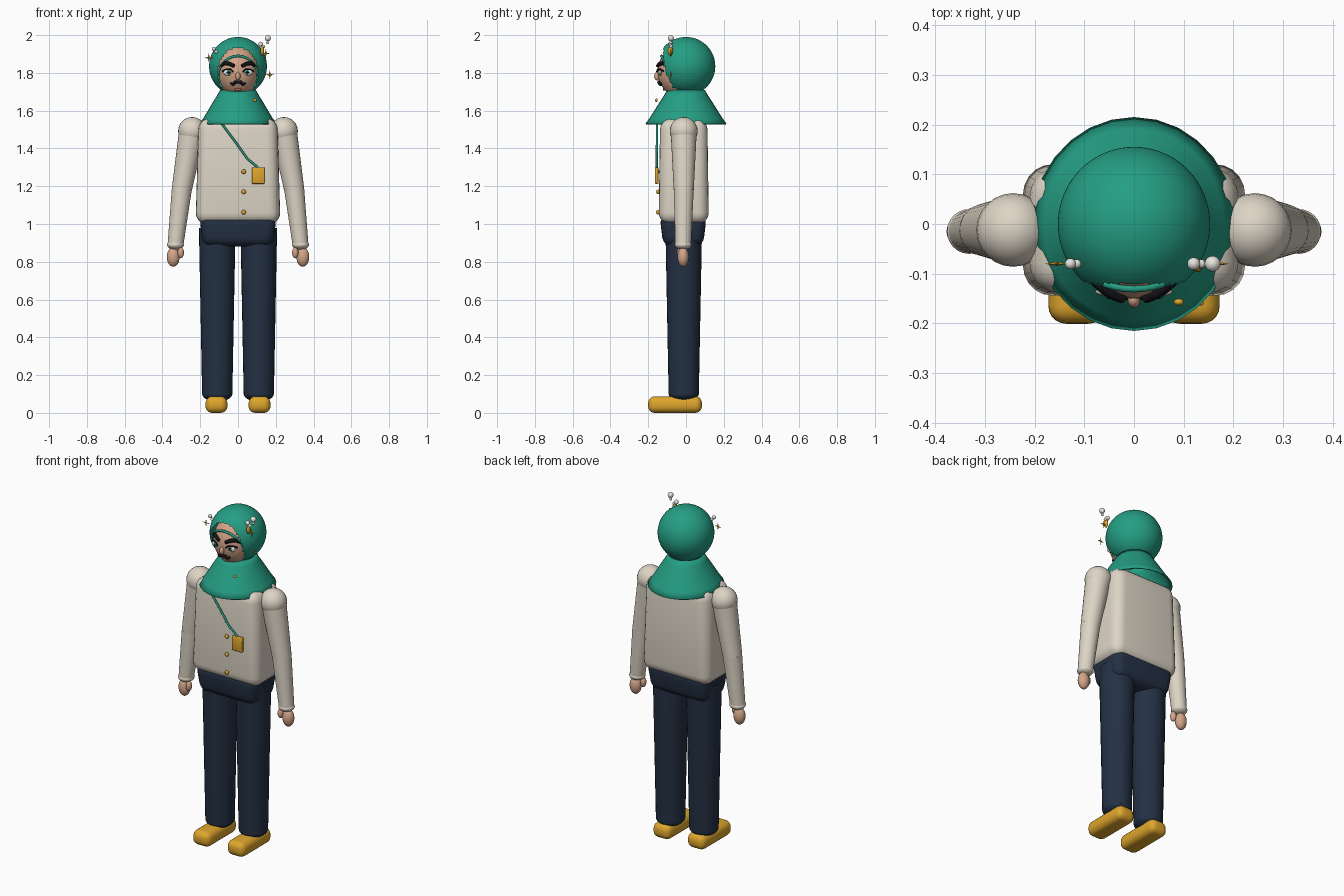
import bpy, bmesh, math
from mathutils import Vector

cube = bpy.data.objects.get("Cube")
if cube:
    bpy.data.objects.remove(cube, do_unlink=True)


def material(name, r, g, b):
    m = bpy.data.materials.new(name)
    m.use_nodes = True
    m.diffuse_color = (r, g, b, 1)
    m.node_tree.nodes["Principled BSDF"].inputs["Base Color"].default_value = (r, g, b, 1)
    return m


GREEN = material("scarf green", 0.018, 0.34, 0.23)
CREAM = material("cream cloth", 0.72, 0.66, 0.56)
NAVY = material("navy cloth", 0.017, 0.03, 0.057)
GOLD = material("gold", 0.73, 0.38, 0.025)
SKIN = material("skin", 0.66, 0.38, 0.25)
BLACK = material("black hair", 0.006, 0.006, 0.009)
WHITE = material("pearl white", 0.8, 0.78, 0.74)
LIPS = material("lips", 0.5, 0.14, 0.12)


def finish(name, mat, angle=40):
    ob = bpy.context.object
    ob.name = name
    ob.data.materials.clear()
    ob.data.materials.append(mat)
    bpy.ops.object.shade_smooth_by_angle(angle=math.radians(angle))
    return ob


def from_bmesh(name, bm, mat, angle=40):
    bmesh.ops.recalc_face_normals(bm, faces=bm.faces)
    me = bpy.data.meshes.new(name)
    bm.to_mesh(me)
    bm.free()
    ob = bpy.data.objects.new(name, me)
    bpy.context.collection.objects.link(ob)
    bpy.ops.object.select_all(action="DESELECT")
    bpy.context.view_layer.objects.active = ob
    ob.select_set(True)
    return finish(name, mat, angle)


def ball(name, loc, radii, mat, seg=24):
    bpy.ops.mesh.primitive_uv_sphere_add(segments=seg, ring_count=seg // 2, radius=1, location=loc)
    bpy.context.object.scale = radii
    return finish(name, mat)


def limb(name, a, b, ra, rb, mat):
    a, b = Vector(a), Vector(b)
    bpy.ops.mesh.primitive_cone_add(vertices=28, radius1=ra, radius2=rb, depth=(b - a).length,
                                    location=(a + b) / 2)
    ob = bpy.context.object
    ob.rotation_mode = "QUATERNION"
    ob.rotation_quaternion = (b - a).to_track_quat("Z", "Y")
    return finish(name, mat)


def soft_box(name, centre, bottom, top, z0, z1, bevel, mat, segments=5):
    """Box whose half sizes differ at bottom and top, with rounded edges."""
    bm = bmesh.new()
    bmesh.ops.create_cube(bm, size=2)
    for v in bm.verts:
        hx, hy = top if v.co.z > 0 else bottom
        v.co = (centre[0] + v.co.x * hx, centre[1] + v.co.y * hy, z1 if v.co.z > 0 else z0)
    bmesh.ops.bevel(bm, geom=bm.edges[:], offset=bevel, segments=segments, profile=0.5,
                    affect="EDGES", clamp_overlap=True)
    return from_bmesh(name, bm, mat, 50)


def tube(name, points, radius, mat, widths=None):
    cu = bpy.data.curves.new(name, "CURVE")
    cu.dimensions = "3D"
    cu.bevel_depth = radius
    cu.bevel_resolution = 3
    cu.use_fill_caps = True
    sp = cu.splines.new("POLY")
    sp.points.add(len(points) - 1)
    for i, p in enumerate(points):
        sp.points[i].co = (*p, 1)
        sp.points[i].radius = widths[i] if widths else 1
    ob = bpy.data.objects.new(name, cu)
    bpy.context.collection.objects.link(ob)
    bpy.ops.object.select_all(action="DESELECT")
    bpy.context.view_layer.objects.active = ob
    ob.select_set(True)
    bpy.ops.object.convert(target="MESH")
    return finish(name, mat, 60)


# Torso and hips
soft_box("torso", (0, -0.012), (0.225, 0.133), (0.208, 0.125), 1.0, 1.56, 0.06, CREAM)
soft_box("hips", (0, -0.015), (0.185, 0.105), (0.205, 0.125), 0.88, 1.05, 0.05, NAVY)

# Limbs, mirrored
for side, s in (("left", 1), ("right", -1)):
    limb(side + "_leg", (s * 0.11, -0.012, 0.1), (s * 0.11, -0.012, 0.98), 0.08, 0.097, NAVY)
    ball(side + "_trouser_hem", (s * 0.11, -0.012, 0.1), (0.08, 0.08, 0.04), NAVY)
    soft_box(side + "_shoe", (s * 0.114, -0.058), (0.059, 0.143), (0.057, 0.142), 0.0, 0.088, 0.036, GOLD)

    shoulder, elbow, wrist = (s * 0.243, -0.012, 1.492), (s * 0.298, -0.012, 1.18), (s * 0.331, -0.015, 0.89)
    ball(side + "_shoulder", shoulder, (0.074,) * 3, CREAM)
    limb(side + "_upper_arm", shoulder, elbow, 0.069, 0.053, CREAM)
    ball(side + "_elbow", elbow, (0.053,) * 3, CREAM)
    limb(side + "_forearm", elbow, wrist, 0.053, 0.042, CREAM)
    ball(side + "_cuff", wrist, (0.045, 0.045, 0.026), CREAM)
    ball(side + "_hand", (s * 0.343, -0.015, 0.826), (0.034, 0.03, 0.052), SKIN)
    ball(side + "_thumb", (s * 0.303, -0.03, 0.848), (0.017, 0.018, 0.03), SKIN, 16)

# Shoulder cape: turned open profile
PROFILE = [(0.1, 1.71), (0.117, 1.68), (0.14, 1.645), (0.168, 1.6), (0.192, 1.562), (0.215, 1.53)]
bm = bmesh.new()
rings = []
for r, z in PROFILE:
    rings.append([bm.verts.new((0.95 * r * math.cos(a), r * math.sin(a), z))
                  for a in (2 * math.pi * i / 28 for i in range(28))])
for lo, hi in zip(rings, rings[1:]):
    for i in range(28):
        bm.faces.new((lo[i], lo[i - 1], hi[i - 1], hi[i]))
cape = from_bmesh("scarf_cape", bm, GREEN)
solid = cape.modifiers.new("thickness", "SOLIDIFY")
solid.thickness = 0.006

# Scarf hood: sphere with a face opening
bm = bmesh.new()
bmesh.ops.create_uvsphere(bm, u_segments=80, v_segments=56, radius=1)
for v in bm.verts:
    v.co = (v.co.x * 0.153, v.co.y * 0.155, 1.835 + v.co.z * 0.155)
opening = []
for f in bm.faces:
    c = f.calc_center_median()
    if c.y < 0 and (c.x / 0.107) ** 2 + ((c.z - 1.80) / 0.133) ** 2 < 1:
        opening.append(f)
bmesh.ops.delete(bm, geom=opening, context="FACES")
from_bmesh("scarf_hood", bm, GREEN)

# Head
HEAD, HR = Vector((0, -0.03, 1.808)), Vector((0.113, 0.12, 0.138))
ball("head", HEAD, HR, SKIN, 40)


def on_face(x, z, out=0.0):
    """Point on the front of the head, pushed outwards by out."""
    k = 1 - (x / HR.x) ** 2 - ((z - HEAD.z) / HR.z) ** 2
    return Vector((x, HEAD.y - HR.y * math.sqrt(max(k, 0.03)) - out, z))


# Under-scarf rim around the face
rim = []
for i in range(25):
    a = math.pi * (-0.2 + 1.4 * i / 24)
    rim.append(on_face(0.103 * math.cos(a), 1.785 + 0.105 * math.sin(a), 0.004))
tube("scarf_rim", rim, 0.007, GREEN)

# Facial features
ball("nose", on_face(0, 1.782, 0.005), (0.013, 0.016, 0.022), SKIN, 16)
ball("mouth", on_face(0, 1.712, 0.0), (0.02, 0.006, 0.006), LIPS, 16)
for side, s in (("left", 1), ("right", -1)):
    ball(side + "_eye", on_face(s * 0.052, 1.802), (0.025, 0.009, 0.017), WHITE, 20)
    ball(side + "_iris", on_face(s * 0.049, 1.802, 0.007), (0.011, 0.004, 0.012), GREEN, 16)
    ball(side + "_pupil", on_face(s * 0.049, 1.802, 0.01), (0.006, 0.003, 0.007), BLACK, 16)
    tube(side + "_eyelid", [on_face(s * x, z, 0.008) for x, z in
                            ((0.026, 1.806), (0.04, 1.819), (0.062, 1.82), (0.083, 1.809))], 0.004, BLACK)
    tube(side + "_eyebrow", [on_face(s * x, z, 0.005) for x, z in
                             ((0.02, 1.836), (0.045, 1.848), (0.07, 1.852), (0.09, 1.836))],
         0.011, BLACK, (0.8, 1, 1, 0.6))
    tube(side + "_moustache", [on_face(s * x, z, 0.005) for x, z in
                               ((0, 1.75), (0.014, 1.751), (0.028, 1.738), (0.042, 1.746))],
         0.01, BLACK, (0.7, 1, 0.9, 0.3))

# Coat buttons, scarf pin, pouch and strap
for i, z in enumerate((1.277, 1.17, 1.062)):
    ball("button_%d" % (i + 1), (0.03, -0.149, z), (0.012, 0.009, 0.012), GOLD, 16)
ball("scarf_pin", (0.09, -0.157, 1.655), (0.01, 0.007, 0.009), GOLD, 16)
soft_box("pouch", (0.107, -0.155), (0.033, 0.009), (0.033, 0.009), 1.213, 1.3, 0.004, GOLD, 2)
tube("pouch_strap", [(-0.085, -0.153, 1.53), (-0.01, -0.154, 1.43), (0.05, -0.155, 1.345),
                     (0.107, -0.155, 1.298)], 0.006, GREEN)


# Hair ornaments: four-pointed stars and pearls
def star(name, x, z, size):
    bm = bmesh.new()
    ring = []
    for i in range(8):
        r = size if i % 2 == 0 else size * 0.25
        a = math.pi * i / 4
        ring.append(bm.verts.new((x + r * math.sin(a), -0.08, z + r * math.cos(a))))
    for dy in (-0.004, 0.004):
        tip = bm.verts.new((x, -0.08 + dy, z))
        for i in range(8):
            bm.faces.new((ring[i - 1], ring[i], tip))
    from_bmesh(name, bm, GOLD, 10)


for i, (x, z, size) in enumerate(((-0.155, 1.88, 0.024), (0.147, 1.903, 0.024), (0.168, 1.79, 0.024))):
    star("star_%d" % (i + 1), x, z, size)
for i, (x, z, r) in enumerate(((0.158, 1.984, 0.016), (0.157, 1.96, 0.008), (0.12, 1.952, 0.013),
                               (0.135, 1.94, 0.009), (-0.128, 1.927, 0.011), (-0.115, 1.912, 0.009))):
    ball("pearl_%d" % (i + 1), (x, -0.08, z), (r, r, r), WHITE, 16)
ball("gold_drop", (0.128, -0.083, 1.918), (0.01, 0.014, 0.026), GOLD, 16)
